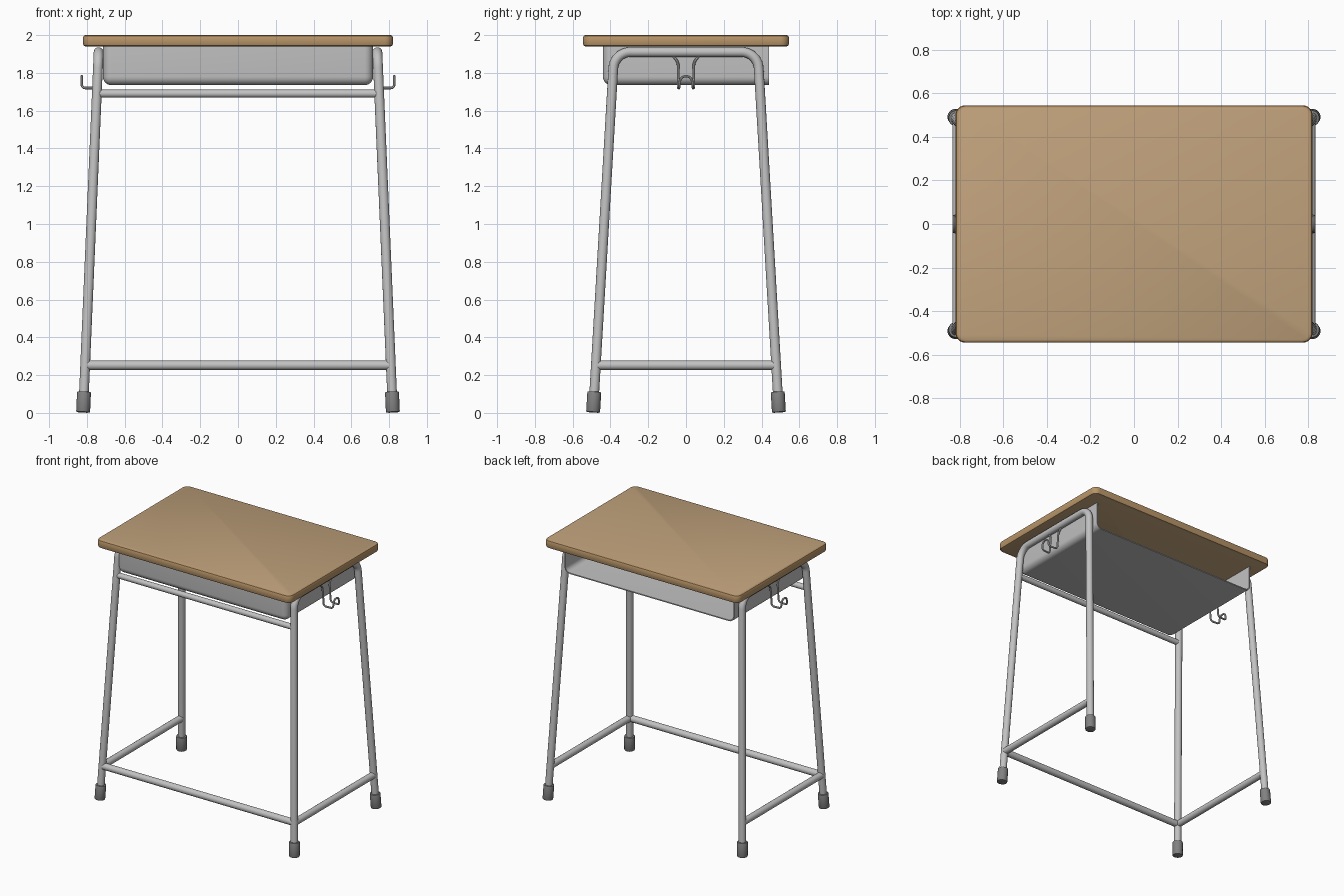
import bpy
import bmesh
import math
from mathutils import Vector

if "Cube" in bpy.data.objects:
    bpy.data.objects.remove(bpy.data.objects["Cube"])


def material(name, rgb):
    m = bpy.data.materials.new(name)
    m.diffuse_color = (*rgb, 1.0)
    m.use_nodes = True
    m.node_tree.nodes["Principled BSDF"].inputs["Base Color"].default_value = m.diffuse_color
    return m


WOOD = material("wood_top", (0.53, 0.36, 0.20))
WOOD_EDGE = material("wood_edge", (0.48, 0.30, 0.14))
METAL = material("light_grey_metal", (0.54, 0.54, 0.54))
RUBBER = material("dark_grey_rubber", (0.22, 0.22, 0.22))


def finish(ob, mat, angle=35):
    if mat:
        ob.data.materials.append(mat)
    bpy.ops.object.select_all(action='DESELECT')
    ob.select_set(True)
    bpy.context.view_layer.objects.active = ob
    if ob.type == 'CURVE' or ob.modifiers:
        bpy.ops.object.convert(target='MESH')
        ob = bpy.context.view_layer.objects.active
    bpy.ops.object.shade_smooth_by_angle(angle=math.radians(angle))
    return ob


def rounded_path(points, trims, steps=8):
    """Replace inner corners of a polyline with arcs that start trim before the corner."""
    pts = [Vector(p) for p in points]
    out = [pts[0]]
    for i in range(1, len(pts) - 1):
        p, d = pts[i], trims[i - 1]
        u = (pts[i - 1] - p).normalized()
        v = (pts[i + 1] - p).normalized()
        half = u.angle(v) / 2
        c = p + (u + v).normalized() * d / math.cos(half)
        a, b = p + u * d - c, p + v * d - c
        for k in range(steps + 1):
            out.append(c + a.normalized().slerp(b.normalized(), k / steps) * a.length)
    return out + [pts[-1]]


def tube(name, points, radius, mat, ring=4):
    cu = bpy.data.curves.new(name, 'CURVE')
    cu.dimensions = '3D'
    cu.bevel_depth = radius
    cu.bevel_resolution = ring
    cu.use_fill_caps = True
    sp = cu.splines.new('POLY')
    sp.points.add(len(points) - 1)
    for q, p in zip(sp.points, points):
        q.co = (*p, 1)
    ob = bpy.data.objects.new(name, cu)
    bpy.context.collection.objects.link(ob)
    return finish(ob, mat)


def box(name, lo, hi):
    bm = bmesh.new()
    bmesh.ops.create_cube(bm, size=1)
    lo, hi = Vector(lo), Vector(hi)
    for v in bm.verts:
        v.co = Vector([(lo[i] + hi[i]) / 2 + v.co[i] * (hi[i] - lo[i]) for i in range(3)])
    me = bpy.data.meshes.new(name)
    ob = bpy.data.objects.new(name, me)
    bpy.context.collection.objects.link(ob)
    return ob, bm


def leg(sx, sy, z):
    """Centre of a splayed leg at height z."""
    t = z / 1.91
    return Vector((sx * (0.82 - 0.082 * t), sy * (0.492 - 0.112 * t), z))


# Desktop: rounded corners, small chamfer round the top and bottom
top, bm = box("desktop", (-0.82, -0.545, 1.94), (0.82, 0.545, 2.0))
vertical = [e for e in bm.edges if abs(e.verts[0].co.z - e.verts[1].co.z) > 0.01]
bmesh.ops.bevel(bm, geom=vertical, offset=0.045, segments=6, profile=0.5, affect='EDGES')
rims = [e for e in bm.edges if abs(e.verts[0].co.z - e.verts[1].co.z) < 0.001]
bmesh.ops.bevel(bm, geom=rims, offset=0.013, segments=2, profile=0.5, affect='EDGES')
bm.normal_update()
for f in bm.faces:
    f.material_index = 0 if abs(f.normal.z) > 0.95 else 1
bm.to_mesh(top.data)
bm.free()
top.data.materials.append(WOOD)
top.data.materials.append(WOOD_EDGE)
finish(top, None, 30)

# Tray: open at the back and under the desktop
tray, bm = box("tray", (-0.715, -0.44, 1.735), (0.715, 0.44, 1.945))
bm.normal_update()
opened = [f for f in bm.faces if f.normal.z > 0.9 or f.normal.y > 0.9]
bmesh.ops.delete(bm, geom=opened, context='FACES')
folds = [e for e in bm.edges if len(e.link_faces) == 2]
bmesh.ops.bevel(bm, geom=folds, offset=0.045, segments=6, profile=0.5, affect='EDGES')
bm.to_mesh(tray.data)
bm.free()
sheet = tray.modifiers.new("sheet", 'SOLIDIFY')
sheet.thickness = 0.008
sheet.offset = -1
finish(tray, METAL, 40)

for sx, side in ((-1, "left"), (1, "right")):
    # Bent tube forming two legs and the bar under the desktop
    frame = [leg(sx, -1, 0.03), leg(sx, -1, 1.91), leg(sx, 1, 1.91), leg(sx, 1, 0.03)]
    tube(side + "_leg_frame", rounded_path(frame, (0.085, 0.085), 10), 0.026, METAL, 6)
    # Lower side rail
    tube(side + "_lower_rail", [leg(sx, -1, 0.252), leg(sx, 1, 0.252)], 0.025, METAL, 6)
    # Rubber feet
    for sy, end in ((-1, "front"), (1, "back")):
        a, b = leg(sx, sy, 0.003), leg(sx, sy, 0.112)
        bpy.ops.mesh.primitive_cylinder_add(vertices=24, radius=0.037, depth=(b - a).length,
                                            location=(a + b) / 2)
        foot = bpy.context.object
        foot.name = side + "_" + end + "_foot"
        foot.rotation_euler = (b - a).to_track_quat('Z', 'Y').to_euler()
        bev = foot.modifiers.new("soft_rim", 'BEVEL')
        bev.width = 0.005
        bev.segments = 2
        bev.limit_method = 'ANGLE'
        finish(foot, RUBBER)
    # Wire bag hook hanging from the side bar
    half = [(0.738, 0.068, 1.89), (0.742, 0.042, 1.855), (0.752, 0.042, 1.72),
            (0.827, 0.036, 1.72), (0.827, 0.030, 1.782)]
    wire = [(sx * x, -y, z) for x, y, z in half]
    wire += [(sx * x, y, z) for x, y, z in reversed(half)]
    trims = (0.014, 0.02, 0.018, 0.027, 0.027, 0.018, 0.02, 0.014)
    tube(side + "_bag_hook", rounded_path(wire, trims, 5), 0.007, METAL, 2)

# Front rails
tube("front_lower_rail", [leg(-1, -1, 0.252), leg(1, -1, 0.252)], 0.025, METAL, 6)
tube("front_upper_rail", [leg(-1, -1, 1.69), leg(1, -1, 1.69)], 0.021, METAL, 6)
